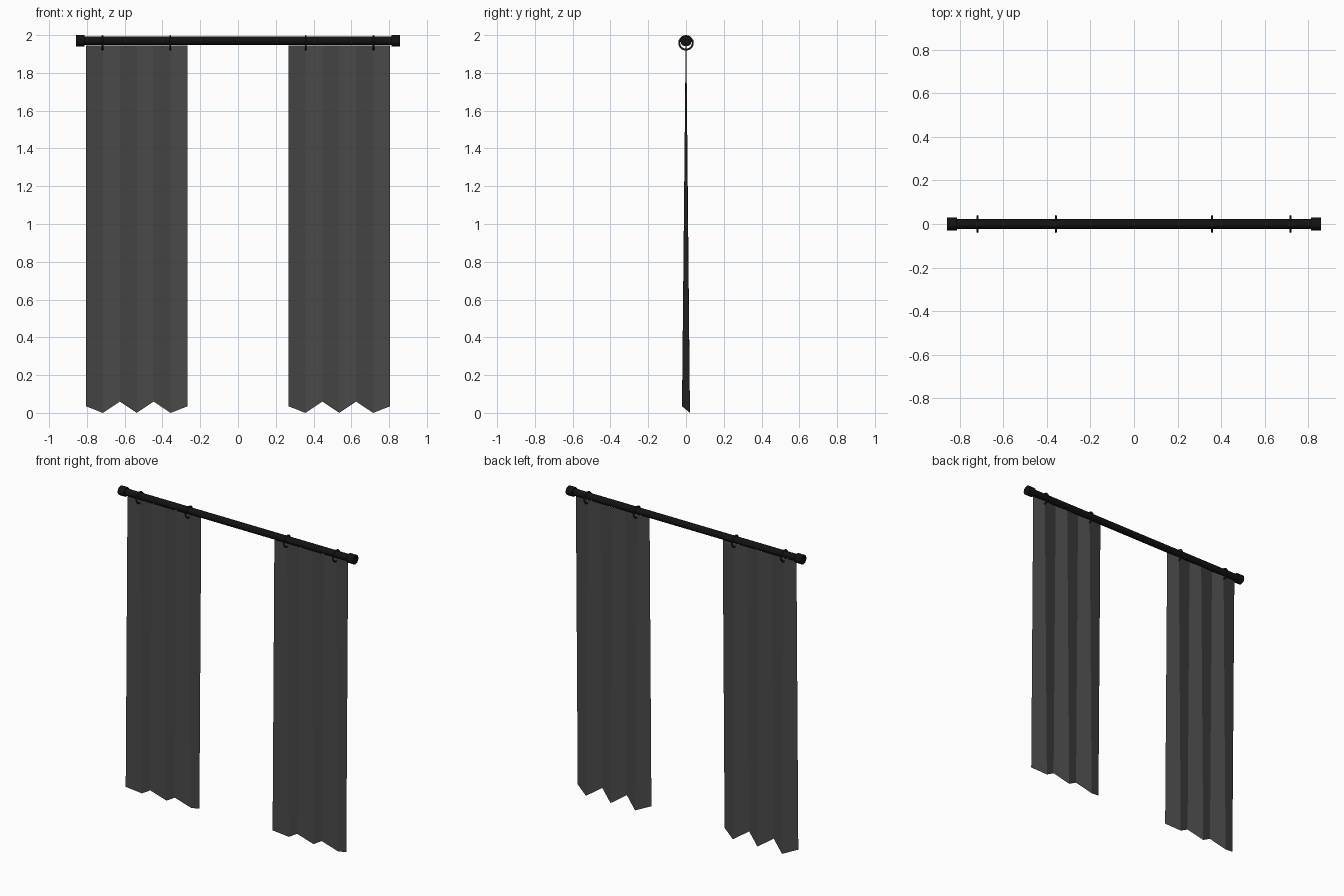
import bpy, bmesh
from math import pi

if "Cube" in bpy.data.objects:
    bpy.data.objects.remove(bpy.data.objects["Cube"])

ROD_Z = 1.97


def material(name, v):
    m = bpy.data.materials.new(name)
    m.diffuse_color = (v, v, v, 1)
    m.use_nodes = True
    m.node_tree.nodes["Principled BSDF"].inputs["Base Color"].default_value = m.diffuse_color
    return m


black = material("black_metal", 0.006)
dark = material("dark_metal", 0.02)
cloth = material("charcoal_cloth", 0.065)


def bar(name, x, radius, length):
    bpy.ops.mesh.primitive_cylinder_add(vertices=12, radius=radius, depth=length,
                                        location=(x, 0, ROD_Z), rotation=(0, pi / 2, 0))
    ob = bpy.context.object
    ob.name = name
    ob.data.materials.append(black)


def ring(name, x):
    bpy.ops.mesh.primitive_torus_add(major_segments=20, minor_segments=6,
                                     major_radius=0.036, minor_radius=0.005,
                                     location=(x, 0, 1.959), rotation=(0, pi / 2, 0))
    ob = bpy.context.object
    ob.name = name
    ob.data.materials.append(dark)
    bpy.ops.object.shade_smooth_by_angle()


def curtain(name, x0, x1):
    # pleats are nearly flat at the top and deepen toward the zigzag hem
    hem = [0.035, 0.0, 0.06, 0.0, 0.06, 0.0, 0.035]
    bm = bmesh.new()
    top, bottom = [], []
    for i, z in enumerate(hem):
        x = x0 + (x1 - x0) * i / (len(hem) - 1)
        side = 1 if i % 2 else -1
        top.append(bm.verts.new((x, side * 0.002, 1.945)))
        bottom.append(bm.verts.new((x, side * 0.021, z)))
    for i in range(len(hem) - 1):
        bm.faces.new((bottom[i], bottom[i + 1], top[i + 1], top[i]))
    me = bpy.data.meshes.new(name)
    bm.to_mesh(me)
    bm.free()
    me.materials.append(cloth)
    bpy.context.collection.objects.link(bpy.data.objects.new(name, me))


# rod
bar("curtain_rod", 0, 0.022, 1.66)

# end caps, rings and curtain panels on each side
for label, s in (("left", -1), ("right", 1)):
    bar(label + "_end_cap", s * 0.835, 0.03, 0.046)
    ring(label + "_outer_ring", s * 0.717)
    ring(label + "_inner_ring", s * 0.358)
    a, b = sorted((s * 0.805, s * 0.267))
    curtain(label + "_curtain", a, b)
